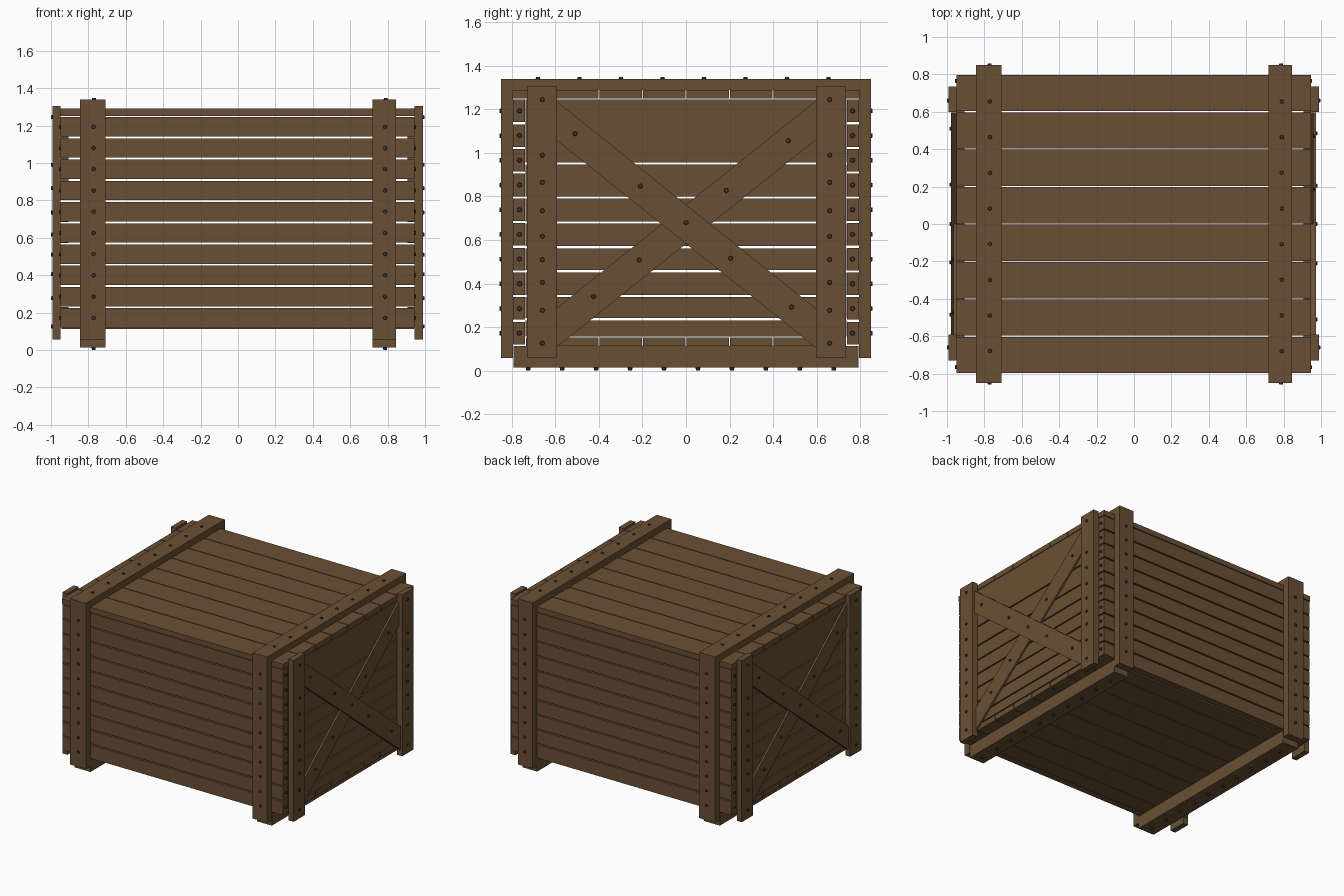
import bpy, bmesh, math
from mathutils import Vector, Matrix

if "Cube" in bpy.data.objects:
    bpy.data.objects.remove(bpy.data.objects["Cube"])


def material(name, rgb):
    m = bpy.data.materials.new(name)
    m.diffuse_color = (*rgb, 1)
    m.use_nodes = True
    m.node_tree.nodes["Principled BSDF"].inputs["Base Color"].default_value = m.diffuse_color
    return m


WOOD = material("brown wood", (0.141, 0.078, 0.035))
IRON = material("rusty nail", (0.065, 0.033, 0.026))


def finish(name, bm, mat):
    bmesh.ops.recalc_face_normals(bm, faces=bm.faces)
    me = bpy.data.meshes.new(name)
    bm.to_mesh(me)
    bm.free()
    me.materials.append(mat)
    ob = bpy.data.objects.new(name, me)
    bpy.context.collection.objects.link(ob)
    return ob


def boxes(name, items):
    """Joined boxes, each given as x, y and z ranges."""
    bm = bmesh.new()
    for rng in items:
        lo, hi = zip(*[(min(r), max(r)) for r in rng])
        mid = [(a + b) / 2 for a, b in zip(lo, hi)]
        size = [b - a for a, b in zip(lo, hi)]
        bmesh.ops.create_cube(bm, size=1, matrix=Matrix.Translation(mid) @ Matrix.Diagonal((*size, 1)))
    return finish(name, bm, WOOD)


def nails(name, points, direction, out=0.008):
    """Low-poly nail heads standing out of a surface."""
    d = Vector(direction)
    rot = d.to_track_quat('Z', 'Y').to_matrix().to_4x4()
    bm = bmesh.new()
    for p in points:
        bmesh.ops.create_cone(bm, cap_ends=True, segments=8, radius1=0.012, radius2=0.009,
                              depth=out + 0.004,
                              matrix=Matrix.Translation(Vector(p) + d * (out - 0.004) / 2) @ rot)
    return finish(name, bm, IRON)


GAP = 0.005
PITCH = 0.1135
BATTENS = ((-0.845, -0.708), (0.72, 0.845))
slat_z = [0.115 + PITCH * i for i in range(11)]
slat_mid = [z + PITCH / 2 for z in slat_z[:-1]]
strip_y = [-0.8 + 0.2 * i for i in range(9)]


def pairs(edges):
    return [(a + GAP, b - GAP) for a, b in zip(edges, edges[1:])]


# front and back walls with upright battens
for side, s in (("front", -1), ("back", 1)):
    boxes(side + "_slats", [((-0.948, 0.943), (s * 0.74, s * 0.795), z) for z in pairs(slat_z)])
    boxes(side + "_battens", [(x, (s * 0.795, s * 0.85), (0.057, 1.34)) for x in BATTENS])
    nails(side + "_nails", [(x, s * 0.85, z) for x in (-0.772, 0.786) for z in slat_mid], (0, s, 0))

# lid
boxes("lid_boards", [((-0.95, 0.945), (a + 0.003, b - 0.003), (1.25, 1.29)) for a, b in zip(strip_y, strip_y[1:])])
boxes("lid_battens", [(x, (-0.795, 0.795), (1.29, 1.34)) for x in BATTENS])
nails("lid_nails", [(x, -0.68 + 0.1907 * i, 1.34) for x in (-0.77, 0.79) for i in range(8)], (0, 0, 1))

# floor and skids
boxes("floor_boards", [((-0.943, 0.94), (max(a, -0.738) + 0.003, min(b, 0.738) - 0.003), (0.112, 0.152))
                       for a, b in zip(strip_y, strip_y[1:])])
boxes("floor_skids", [(x, (-0.793, 0.793), (0.013, 0.112)) for x in BATTENS])
nails("floor_nails", [(x, -0.725 + 0.156 * i, 0.013) for x in (-0.772, 0.786) for i in range(10)],
      (0, 0, -1), 0.013)


# end walls: planks, posts and crossed braces
def brace(name, x0, x1, lean):
    bm = bmesh.new()
    prof = [(-0.597, 1.06), (0.597, 0.105), (0.597, 0.285), (-0.597, 1.24)]
    f = bm.faces.new([bm.verts.new((x0, lean * y, z)) for y, z in prof])
    ext = bmesh.ops.extrude_face_region(bm, geom=[f])["geom"]
    bmesh.ops.translate(bm, vec=(x1 - x0, 0, 0), verts=[v for v in ext if isinstance(v, bmesh.types.BMVert)])
    finish(name, bm, WOOD)


plank_z = [0.152, 0.236, 0.342, 0.456, 0.567, 0.68, 0.796, 0.952, 1.25]
post_nail_z = (0.126, 0.277, 0.405, 0.51, 0.617, 0.735, 0.865, 0.99, 1.245)
for side, s, face, outer in (("left", -1, 0.95, 0.992), ("right", 1, 0.945, 0.988)):
    boxes(side + "_planks", [((s * 0.905, s * face), (-0.738, 0.738), z) for z in pairs(plank_z)])
    boxes(side + "_posts", [((s * face, s * outer), y, (0.057, 1.305))
                            for y in ((-0.73, -0.592), (0.598, 0.735))])
    brace(side + "_lower_brace", s * face, s * (face + 0.014), -s)
    brace(side + "_upper_brace", s * face, s * (face + 0.028), s)
    pts = [(s * outer, y, z) for y in (-0.66, 0.66) for z in post_nail_z]
    pts += [(s * (face + 0.028), s * y, 0.68 - 0.8 * y) for y in (-0.51, -0.21, 0, 0.205, 0.485)]
    pts += [(s * (face + 0.014), s * y, 0.68 + 0.8 * y) for y in (-0.425, -0.215, 0.185, 0.47)]
    pts += [(s * (face - 0.001), y, z) for y in (-0.765, 0.765) for z in slat_mid]
    nails(side + "_nails", pts, (s, 0, 0))
